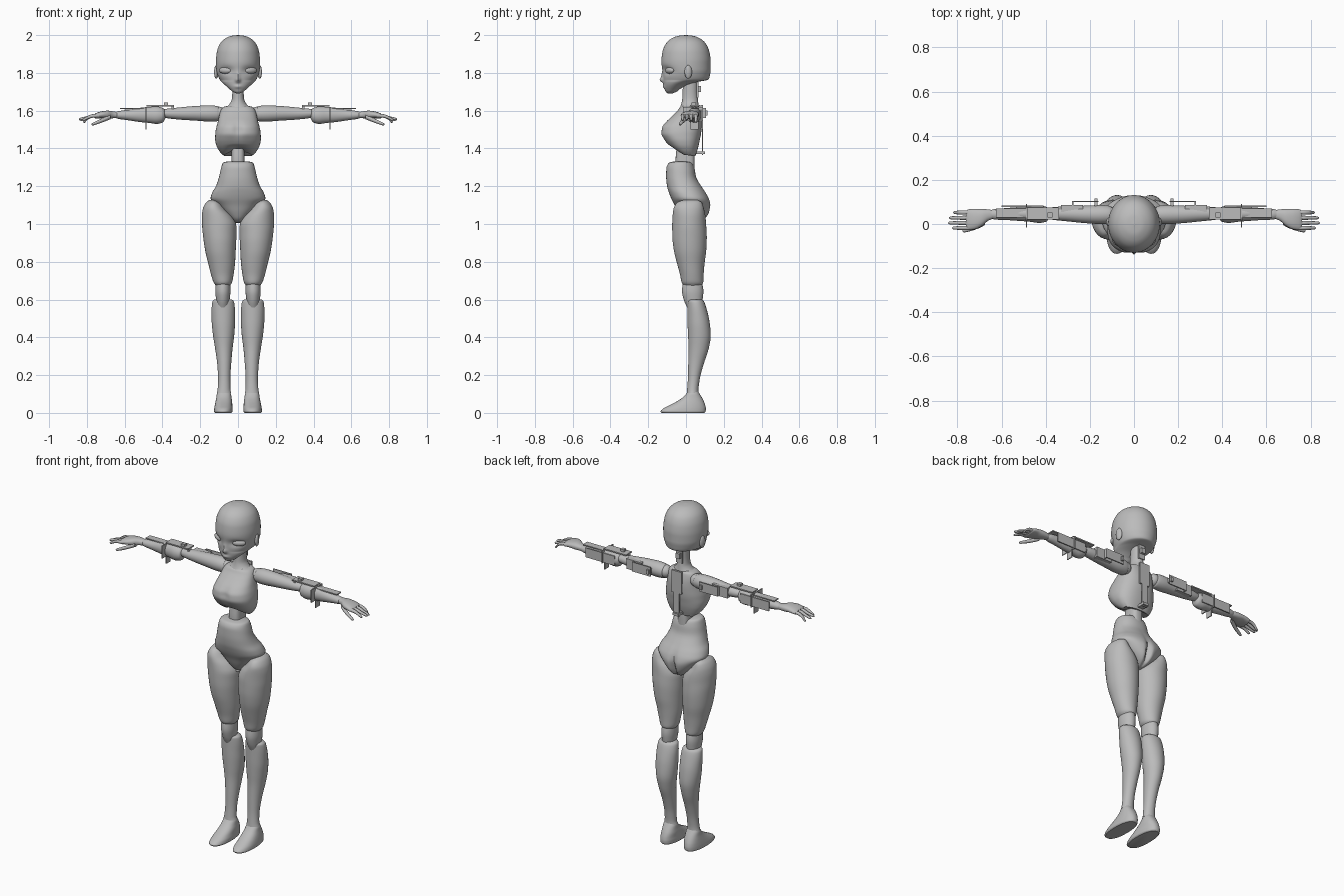
import bpy, bmesh, math
from mathutils import Matrix, Vector

grey = bpy.data.materials.new("doll_grey")
grey.diffuse_color = (0.5, 0.5, 0.5, 1)


def finish(name, bm, angle=45):
    bmesh.ops.recalc_face_normals(bm, faces=bm.faces)
    me = bpy.data.meshes.new(name)
    bm.to_mesh(me)
    bm.free()
    me.materials.append(grey)
    for p in me.polygons:
        p.use_smooth = True
    me.set_sharp_from_angle(angle=math.radians(angle))
    ob = bpy.data.objects.new(name, me)
    bpy.context.collection.objects.link(ob)
    return ob


def interpolate(rows, steps):
    """Smooth curve through the sections without overshoot."""
    n = len(rows)
    cols = []
    for c in zip(*rows):
        d = [c[i + 1] - c[i] for i in range(n - 1)]
        m = [d[0]] + [2 * a * b / (a + b) if a * b > 0 else 0 for a, b in zip(d, d[1:])] + [d[-1]]
        out = []
        for i in range(n - 1):
            for k in range(steps):
                t = k / steps
                out.append(c[i] + d[i] * (3 * t * t - 2 * t ** 3)
                           + m[i] * (t ** 3 - 2 * t * t + t) + m[i + 1] * (t ** 3 - t * t))
        cols.append(out + [c[-1]])
    return list(zip(*cols))


def loft(name, rows, axis='z', sides=32, power=2.0, steps=4, side=1, deform=None):
    """Rows: (position, a0, a1, b0, b1); axis z uses a=x b=y, axis x uses a=y b=z."""
    bm = bmesh.new()
    rings = []
    for t, a0, a1, b0, b1 in interpolate(rows, steps):
        ring = []
        for k in range(sides):
            ang = 2 * math.pi * k / sides
            c, s = math.cos(ang), math.sin(ang)
            a = (a0 + a1) / 2 + (a1 - a0) / 2 * math.copysign(abs(c) ** (2 / power), c)
            b = (b0 + b1) / 2 + (b1 - b0) / 2 * math.copysign(abs(s) ** (2 / power), s)
            co = (a, b, t) if axis == 'z' else (t, a, b)
            if deform:
                co = deform(*co)
            ring.append(bm.verts.new((co[0] * side, co[1], co[2])))
        rings.append(ring)
    for r, q in zip(rings, rings[1:]):
        for k in range(sides):
            j = (k + 1) % sides
            bm.faces.new((r[k], r[j], q[j], q[k]))
    bm.faces.new(rings[0])
    bm.faces.new(rings[-1])
    return finish(name, bm)


def ellipsoid(name, centre, radii, turn=0):
    bm = bmesh.new()
    mat = Matrix.Translation(centre) @ Matrix.Rotation(turn, 4, 'Z') @ Matrix.Diagonal((*radii, 1))
    bmesh.ops.create_uvsphere(bm, u_segments=24, v_segments=16, radius=1, matrix=mat)
    return finish(name, bm)


def box(name, lo, hi, side=1):
    lo, hi = Vector(lo), Vector(hi)
    c, s = (lo + hi) / 2, hi - lo
    c.x *= side
    bm = bmesh.new()
    bmesh.ops.create_cube(bm, size=1, matrix=Matrix.Translation(c) @ Matrix.Diagonal((*s, 1)))
    return finish(name, bm, 30)


def bump(*terms):
    return math.exp(-sum(((v - c) / w) ** 2 for v, c, w in terms))


def sym(rows):
    return [(z, -r, r, f, b) for z, r, f, b in rows]


# Head with eye sockets, nose and lips pushed out of the skull
def face(x, y, z):
    if y < -0.03:
        y += 0.014 * bump((abs(x), 0.062, 0.035), (z, 1.812, 0.02))
        y -= 0.017 * bump((x, 0, 0.012), (z, 1.762, 0.014))
        y -= 0.008 * bump((x, 0, 0.01), (z, 1.785, 0.02))
        y -= 0.007 * bump((x, 0, 0.02), (z, 1.727, 0.01))
    return x, y, z


loft("head", sym([(2.0, .002, -.002, .002), (1.996, .035, -.04, .038), (1.983, .066, -.075, .073),
                  (1.955, .095, -.106, .105), (1.91, .112, -.125, .124), (1.86, .117, -.130, .131),
                  (1.82, .115, -.126, .131), (1.79, .108, -.122, .127), (1.765, .097, -.12, .119),
                  (1.752, .086, -.119, .06), (1.735, .068, -.117, .005), (1.715, .046, -.113, -.03),
                  (1.7, .028, -.107, -.05), (1.692, .01, -.097, -.07)]),
     sides=96, steps=8, deform=face)
for s in (-1, 1):
    ellipsoid("eye", (s * .066, -.086, 1.813), (.037, .017, .018), s * .5)
    ellipsoid("ear", (s * .115, .012, 1.805), (.011, .02, .036), s * .25)

# Neck
loft("neck", sym([(1.76, .03, -.015, .06), (1.70, .03, -.018, .06), (1.66, .033, -.02, .063),
                  (1.635, .045, -.025, .066), (1.61, .075, -.035, .07)]))


# Chest with a soft cleft and an arched lower edge
def chest_shape(x, y, z):
    if y < 0:
        y += .012 * bump((x, 0, .022), (z, 1.5, .04))
    if z < 1.42 and y < .03:
        z += .04 * (1.42 - z) / .06 * bump((x, 0, .055))
    return x, y, z


loft("chest", sym([(1.628, .04, -.01, .06), (1.62, .075, -.03, .07), (1.60, .092, -.045, .076),
                   (1.57, .1, -.075, .082), (1.54, .107, -.108, .084), (1.51, .115, -.13, .083),
                   (1.48, .12, -.133, .08), (1.45, .121, -.118, .074), (1.42, .116, -.095, .068),
                   (1.39, .102, -.066, .06), (1.36, .08, -.03, .05)]),
     sides=64, power=2.4, deform=chest_shape)

# Waist
loft("waist", sym([(1.40, .034, -.05, .042), (1.34, .035, -.055, .045), (1.28, .036, -.055, .045)]), power=3)


# Pelvis with a cleft at the back
def pelvis_shape(x, y, z):
    if y > 0:
        y -= .028 * bump((x, 0, .014), (z, 1.06, .08))
    return x, y, z


loft("pelvis", sym([(1.332, .05, -.06, .0), (1.325, .078, -.088, .03), (1.295, .09, -.104, .045),
                    (1.25, .1, -.105, .053), (1.20, .117, -.1, .082), (1.165, .137, -.09, .106),
                    (1.135, .145, -.078, .122), (1.10, .115, -.06, .131), (1.06, .078, -.042, .125),
                    (1.025, .04, -.02, .105), (1.005, .015, .01, .075)]),
     sides=64, power=2.2, deform=pelvis_shape)

thigh = [(1.128, .115, .15, -.01, .06), (1.115, .095, .168, -.045, .082), (1.08, .068, .186, -.066, .095),
         (1.04, .03, .191, -.071, .103), (.99, .009, .19, -.073, .107), (.93, .009, .184, -.072, .11),
         (.86, .012, .174, -.064, .107), (.79, .016, .157, -.047, .098), (.73, .024, .142, -.031, .093),
         (.69, .032, .129, -.023, .091), (.675, .042, .118, -.012, .082)]
knee = [(.72, .05, .108, .0, .075), (.69, .042, .117, -.016, .085), (.645, .04, .12, -.021, .092),
        (.6, .044, .116, -.012, .088), (.55, .05, .11, .01, .08)]
shin = [(.6, .032, .125, .012, .085), (.59, .022, .135, .006, .095), (.54, .016, .14, .007, .112),
        (.48, .016, .139, .008, .125), (.41, .02, .132, .011, .131), (.34, .029, .121, .014, .12),
        (.26, .036, .11, .012, .094), (.18, .041, .105, .01, .073), (.125, .04, .108, .006, .066),
        (.105, .036, .112, .004, .066)]
foot = [(.115, .045, .105, .012, .064), (.10, .037, .112, .0, .073), (.08, .034, .115, -.02, .085),
        (.06, .031, .119, -.05, .095), (.04, .03, .123, -.088, .102), (.022, .028, .126, -.122, .105),
        (.008, .028, .127, -.135, .104), (0, .034, .122, -.128, .098)]

upper_arm = [(.095, .02, .065, 1.56, 1.605), (.105, .005, .08, 1.545, 1.622), (.15, .0, .086, 1.542, 1.628),
             (.22, .004, .083, 1.547, 1.625), (.30, .012, .08, 1.552, 1.618), (.36, .018, .077, 1.558, 1.612),
             (.40, .025, .07, 1.565, 1.607)]
forearm = [(.385, .03, .06, 1.56, 1.6), (.395, .012, .077, 1.54, 1.612), (.43, .005, .083, 1.53, 1.622),
           (.47, .01, .08, 1.535, 1.62), (.52, .014, .077, 1.54, 1.615), (.58, .018, .072, 1.549, 1.604),
           (.63, .02, .068, 1.556, 1.598), (.645, .024, .064, 1.56, 1.594)]
palm = [(.635, .025, .062, 1.562, 1.592), (.66, .015, .066, 1.56, 1.596), (.69, -.01, .068, 1.558, 1.6),
        (.72, -.024, .068, 1.56, 1.597), (.75, -.028, .066, 1.558, 1.588), (.76, -.02, .06, 1.562, 1.582)]

for s in (-1, 1):
    # Leg
    loft("thigh", thigh, side=s, sides=48)
    loft("knee", knee, side=s)
    loft("shin", shin, side=s, sides=40)
    loft("foot", foot, side=s, sides=40, power=2.3)
    # Arm and hand
    ellipsoid("shoulder_ball", (s * .1, .042, 1.585), (.035, .036, .036))
    loft("upper_arm", upper_arm, axis='x', side=s)
    loft("forearm", forearm, axis='x', side=s)
    loft("palm", palm, axis='x', side=s, power=2.3)
    for y, tip, drop in ((-.018, .825, .012), (.005, .842, .008), (.028, .838, .012), (.052, .82, .022)):
        r = .0095
        loft("finger", [(x, y - r * k, y + r * k, z - r * k, z + r * k) for x, z, k in
                        ((.735, 1.574, 1), (.77, 1.572, 1), (.80, 1.566 - drop * .4, .85),
                         (tip - .008, 1.564 - drop, .7), (tip, 1.562 - drop, .2))],
             axis='x', side=s, sides=12)
    loft("thumb", [(.675, -.005, .025, 1.555, 1.58), (.70, -.018, .008, 1.545, 1.568),
                   (.74, -.032, -.012, 1.53, 1.55), (.768, -.038, -.022, 1.522, 1.536),
                   (.776, -.034, -.028, 1.524, 1.53)], axis='x', side=s, sides=12)
    # Mechanical plates on the arm
    box("elbow_top_plate", (.34, .02, 1.622), (.485, .075, 1.629), s)
    box("elbow_top_block", (.37, .03, 1.625), (.392, .052, 1.642), s)
    box("elbow_top_pin", (.34, .03, 1.6), (.352, .05, 1.626), s)
    box("elbow_fin", (.485, -.015, 1.545), (.49, .09, 1.62), s)
    box("elbow_lower_fin", (.485, .025, 1.5), (.49, .065, 1.55), s)
    box("forearm_top_plate", (.49, .03, 1.608), (.625, .07, 1.614), s)
    box("forearm_back_plate", (.41, .077, 1.55), (.60, .083, 1.605), s)
    box("upper_arm_back_plate", (.16, .1, 1.56), (.28, .105, 1.615), s)
    box("upper_arm_bracket", (.275, .06, 1.56), (.28, .105, 1.615), s)
    box("upper_arm_stud", (.165, .075, 1.575), (.18, .115, 1.6), s)
    box("upper_arm_sleeve", (.23, .055, 1.555), (.33, .086, 1.615), s)

# Back plates along the spine
box("upper_back_plate", (-.032, .078, 1.5), (.032, .09, 1.63))
box("spine_plate", (-.018, .084, 1.365), (.018, .09, 1.51))
box("spine_lower_block", (-.018, .04, 1.37), (.018, .1, 1.385))
box("neck_plate", (-.02, .056, 1.67), (.02, .066, 1.755))
box("neck_block", (-.012, .06, 1.7), (.012, .08, 1.73))
